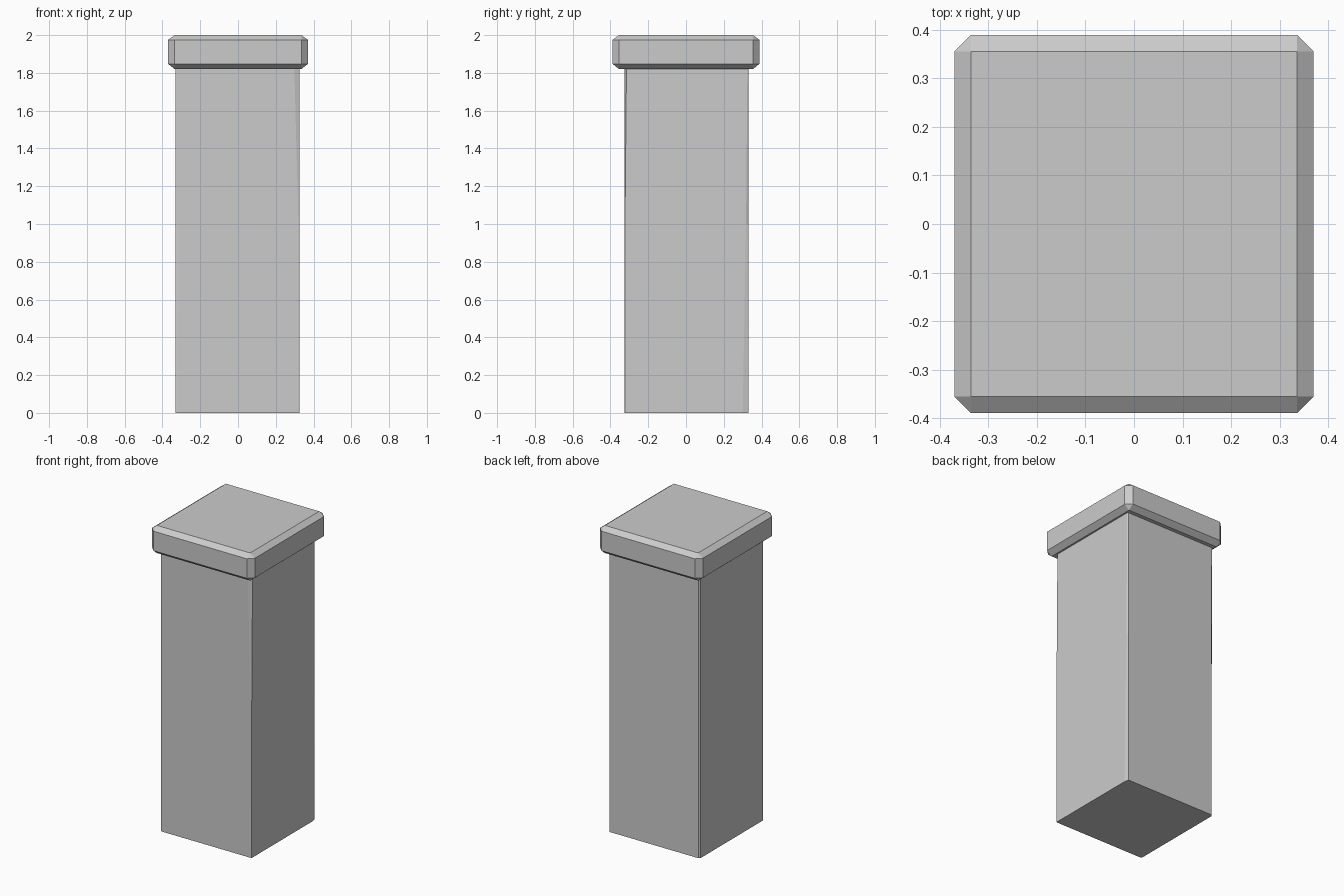
import bpy
import bmesh

if "Cube" in bpy.data.objects:
    bpy.data.objects.remove(bpy.data.objects["Cube"], do_unlink=True)

stone = bpy.data.materials.new("pale_grey_stone")
stone.use_nodes = True
GREY = (0.6, 0.6, 0.6, 1)
stone.diffuse_color = GREY
stone.node_tree.nodes["Principled BSDF"].inputs["Base Color"].default_value = GREY


def finish(name, bm):
    bmesh.ops.recalc_face_normals(bm, faces=bm.faces)
    mesh = bpy.data.meshes.new(name)
    bm.to_mesh(mesh)
    bm.free()
    mesh.materials.append(stone)
    obj = bpy.data.objects.new(name, mesh)
    bpy.context.collection.objects.link(obj)
    return obj


def chipped_ring(bm, z, chips):
    """Rectangle with a different worn chamfer (along x, along y) on each corner."""
    corners = [(-0.33, -0.325), (0.325, -0.325), (0.325, 0.33), (-0.33, 0.33)]
    ring = []
    for i, ((x, y), (cx, cy)) in enumerate(zip(corners, chips)):
        along_x = (x - cx if x > 0 else x + cx, y)
        along_y = (x, y - cy if y > 0 else y + cy)
        pair = [along_y, along_x] if i % 2 == 0 else [along_x, along_y]
        ring += [bm.verts.new((*p, z)) for p in pair]
    return ring


# Shaft: chips for front -x, front +x, back +x, back -x corners at each height
levels = [
    (0.0, [(0.012, 0.004), (0.006, 0.002), (0.006, 0.03), (0.01, 0.01)]),
    (1.0, [(0.015, 0.004), (0.005, 0.002), (0.005, 0.012), (0.01, 0.01)]),
    (1.83, [(0.004, 0.004), (0.027, 0.01), (0.004, 0.005), (0.008, 0.008)]),
]
bm = bmesh.new()
rings = [chipped_ring(bm, z, chips) for z, chips in levels]
for low, high in zip(rings, rings[1:]):
    for i in range(len(low)):
        j = (i + 1) % len(low)
        bm.faces.new((low[i], low[j], high[j], high[i]))
bm.faces.new(rings[0])
bm.faces.new(rings[-1])
finish("pillar_shaft", bm)

# Cap: bevelled slab overhanging the shaft
bm = bmesh.new()
bmesh.ops.create_cube(bm, size=1)
for v in bm.verts:
    v.co.x *= 0.74
    v.co.y *= 0.778
    v.co.z = v.co.z * 0.18 + 1.91
# Vertical corners first, then the rims, which are shallower than they are wide
upright = [e for e in bm.edges if abs(e.verts[0].co.z - e.verts[1].co.z) > 0.1]
bmesh.ops.bevel(bm, geom=upright, offset=0.034, segments=1, affect='EDGES')
for face in [f for f in bm.faces if abs(f.normal.z) > 0.9]:
    top = face.normal.z > 0
    bmesh.ops.inset_region(bm, faces=[face], thickness=0.001)
    for v in face.verts:
        v.co.x = 0.336 if v.co.x > 0 else -0.336
        v.co.y = 0.355 if v.co.y > 0 else -0.355
    for v in bm.verts:
        if v not in face.verts and (v.co.z > 1.95 if top else v.co.z < 1.87):
            v.co.z = 1.975 if top else 1.848
bmesh.ops.remove_doubles(bm, verts=bm.verts, dist=0.0005)
finish("pillar_cap", bm)
